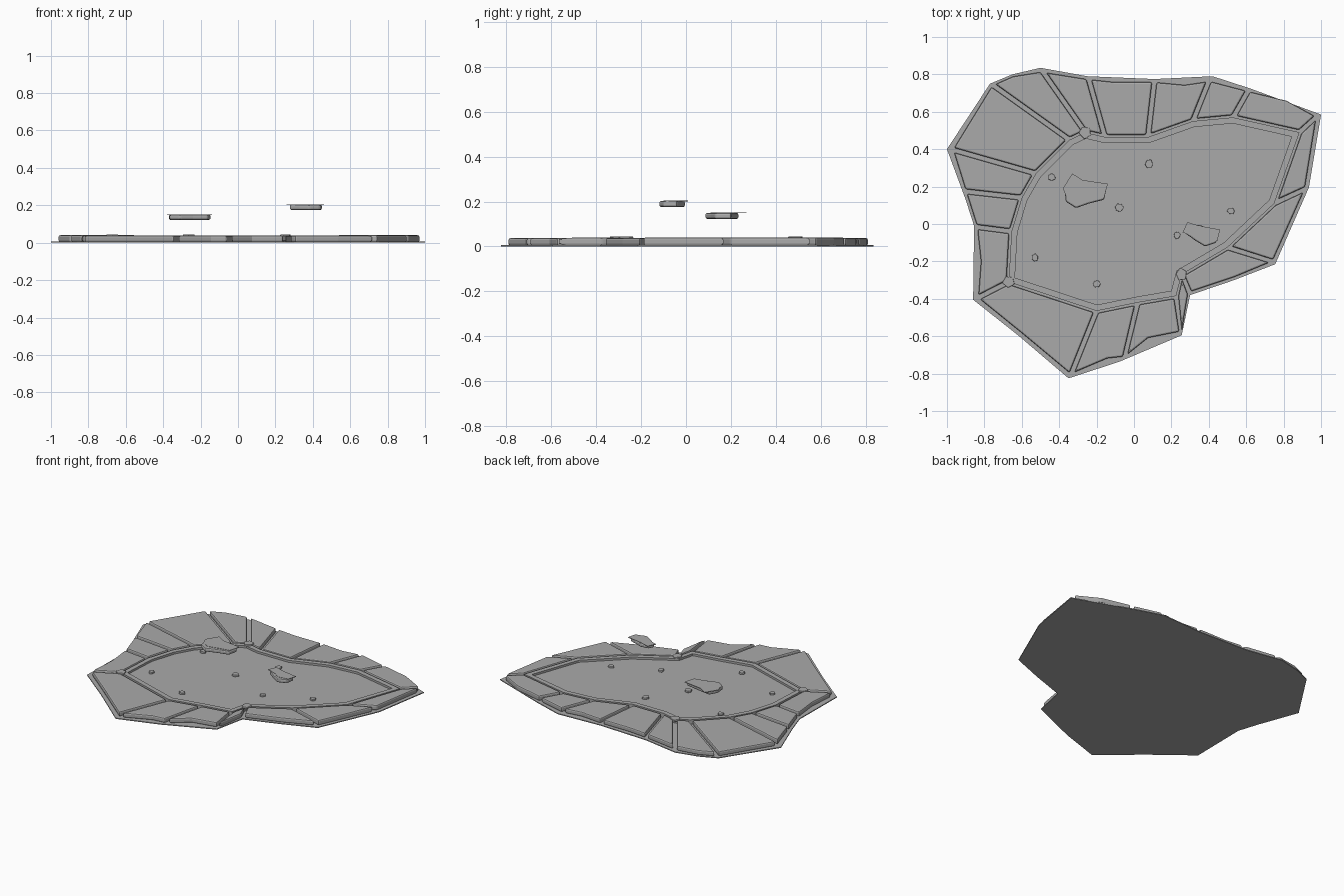
import bpy, bmesh, math, random
from mathutils import Vector

random.seed(4)
cube = bpy.data.objects.get("Cube")
if cube:
    bpy.data.objects.remove(cube)

stone = bpy.data.materials.new("stone grey")
stone.use_nodes = True
GREY = (0.4, 0.4, 0.4, 1)
stone.diffuse_color = GREY
stone.node_tree.nodes["Principled BSDF"].inputs["Base Color"].default_value = GREY


def slabs(name, outlines, bottom, top, bevel=0.0):
    """Extrude flat outlines into upright slabs held by one object."""
    bm = bmesh.new()
    for outline in outlines:
        verts = [bm.verts.new((p[0], p[1], bottom)) for p in outline]
        face = bm.faces.new(verts)
        raised = bmesh.ops.extrude_face_region(bm, geom=[face])["geom"]
        moved = [v for v in raised if isinstance(v, bmesh.types.BMVert)]
        bmesh.ops.translate(bm, verts=moved, vec=(0, 0, top - bottom))
    bmesh.ops.recalc_face_normals(bm, faces=bm.faces)
    mesh = bpy.data.meshes.new(name)
    bm.to_mesh(mesh)
    bm.free()
    mesh.materials.append(stone)
    obj = bpy.data.objects.new(name, mesh)
    bpy.context.collection.objects.link(obj)
    if bevel:
        mod = obj.modifiers.new("Rounded edges", 'BEVEL')
        mod.width = bevel
        mod.segments = 2
        mod.limit_method = 'ANGLE'
    return obj


def inset(outline, gap):
    """Shrink a clockwise outline by an even margin."""
    points = [Vector(p) for p in outline]
    result = []
    for i, p in enumerate(points):
        before = (p - points[i - 1]).normalized()
        after = (points[(i + 1) % len(points)] - p).normalized()
        n1 = Vector((before.y, -before.x))
        n2 = Vector((after.y, -after.x))
        result.append(p + (n1 + n2) * gap / max(1 + n1.dot(n2), 0.3))
    return result


def blob(x, y, radius, sides=6):
    """Uneven many-sided outline for a pebble or a rim cap."""
    turn = random.random()
    return [(x + radius * random.uniform(0.8, 1.1) * math.cos(turn - math.tau * i / sides),
             y + radius * random.uniform(0.8, 1.1) * math.sin(turn - math.tau * i / sides))
            for i in range(sides)]


# Thin ground sheet under everything
ground_outline = [
    (-1, .4), (-.77, .75), (-.65, .8), (-.5, .835), (-.25, .79), (.11, .775),
    (.42, .79), (.62, .725), (1, .585), (.935, .195), (.755, -.215),
    (.535, -.3), (.3, -.38), (.255, -.595), (-.075, -.735), (-.35, -.825),
    (-.62, -.595), (-.86, -.405), (-.855, -.01), (-.9, .13)]
slabs("ground_sheet", [ground_outline], 0, 0.006)

# Joints between paving stones, outer end and inner end, clockwise
outer_ends = [
    (-.98, .4), (-.765, .75), (-.495, .825), (-.245, .785), (.11, .77),
    (.405, .775), (.615, .72), (.985, .58), (.925, .19), (.75, -.205),
    (.3, -.375), (.255, -.585), (-.05, -.72), (-.34, -.815), (-.845, -.4),
    (-.85, -.015), (-.91, .175)]
inner_ends = [
    (-.525, .27), (-.345, .45), (-.26, .49), (-.155, .465), (.075, .465),
    (.315, .55), (.53, .57), (.885, .49), (.75, .11), (.5, -.125),
    (.255, -.27), (.225, -.385), (.02, -.42), (-.2, -.465), (-.67, -.31),
    (-.655, -.04), (-.6, .14)]
outer_bends = {
    1: (-.65, .8), 3: (-.1, .77), 4: (.27, .755), 6: (.82, .67),
    9: (.54, -.295), 11: (.08, -.62), 12: (-.14, -.73), 13: (-.61, -.59),
    14: (-.83, -.2)}

# Ring of bevelled paving stones
count = len(outer_ends)
floor_edge = inset(inner_ends, 0.032)
rim_parts = []
for i in range(count):
    j = (i + 1) % count
    bend = [outer_bends[i]] if i in outer_bends else []
    outline = [outer_ends[i]] + bend + [outer_ends[j], inner_ends[j], inner_ends[i]]
    slabs(f"paving_stone_{i + 1}", [inset(outline, 0.012)], 0.004,
          random.uniform(0.037, 0.041), 0.009)
    rim_parts.append([inner_ends[i], inner_ends[j], floor_edge[j], floor_edge[i]])

# Low rim around the floor, with raised caps at three corners
slabs("inner_rim", rim_parts, 0.004, 0.036)
slabs("rim_caps", [blob(*inner_ends[i], 0.035, 5) for i in (2, 10, 14)], 0.03, 0.044, 0.004)

# Sunken floor and scattered pebbles
slabs("floor", [floor_edge], 0.004, 0.022)
pebble_spots = [(-.44, .25), (.08, .32), (-.08, .09), (.52, .07),
                (.23, -.06), (-.53, -.18), (-.2, -.32)]
slabs("pebbles", [blob(x, y, random.uniform(.02, .026)) for x, y in pebble_spots],
      0.02, 0.034, 0.003)

# Two hovering rocks, each with a thin sheet on top
rocks = {
    "left": (0.175, [(.275, -.05), (.295, -.01), (.35, -.005), (.45, -.04),
                     (.44, -.1), (.38, -.12), (.33, -.09)]),
    "right": (0.122, [(-.37, .18), (-.34, .235), (-.27, .225), (-.145, .2),
                      (-.16, .13), (-.24, .11), (-.31, .085), (-.365, .12)])}
sheets = {
    "left": [(.26, -.045), (.285, .01), (.35, -.01), (.46, -.03), (.445, -.09),
             (.37, -.1), (.33, -.07)],
    "right": [(-.38, .19), (-.33, .27), (-.275, .235), (-.14, .215),
              (-.16, .14), (-.24, .125), (-.31, .11), (-.36, .14)]}
for side, (height, outline) in rocks.items():
    slabs(f"hovering_rock_{side}", [outline], height, height + 0.028, 0.009)
    slabs(f"hovering_sheet_{side}", [sheets[side]], height + 0.026, height + 0.03)
